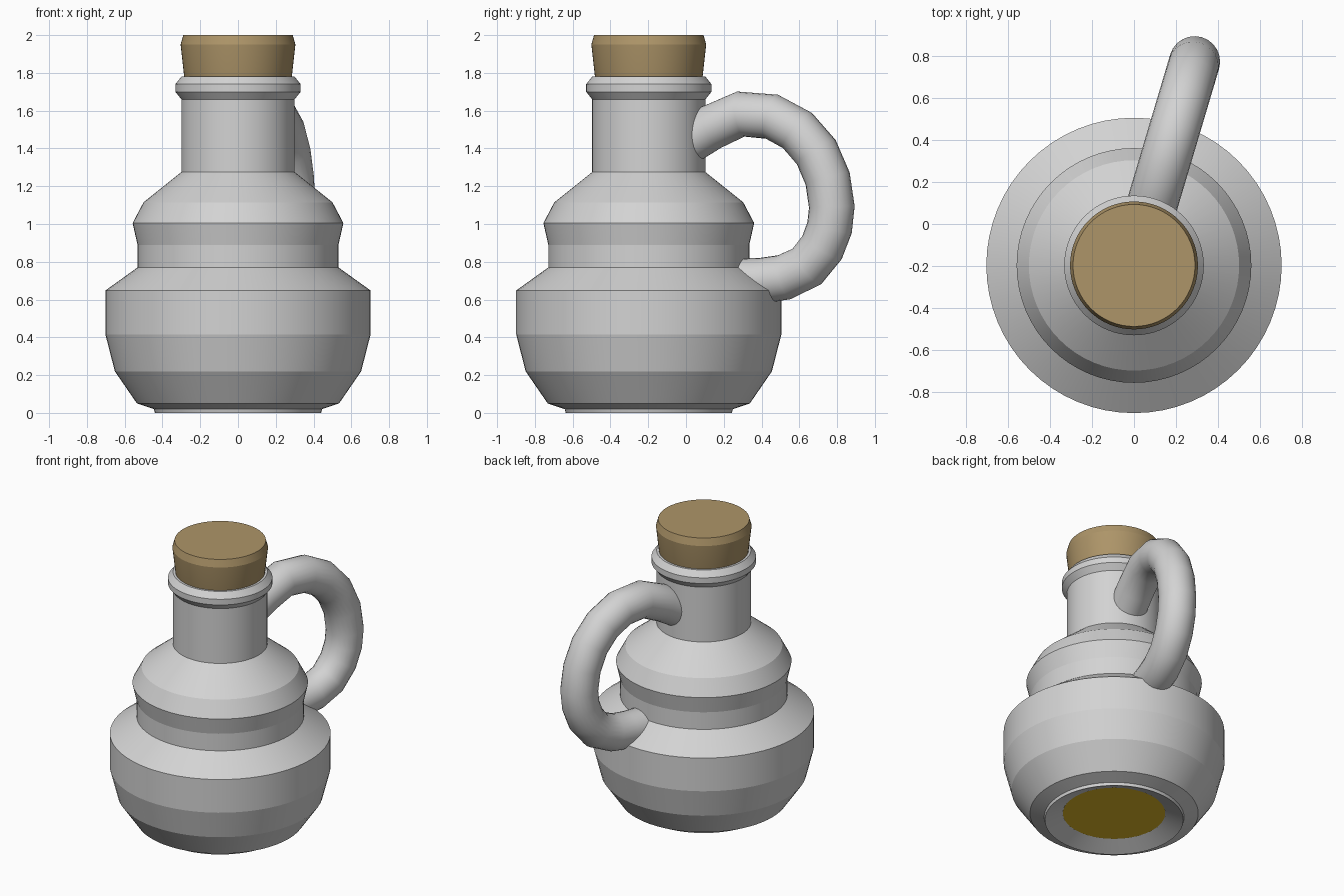
import bpy, bmesh, math
from mathutils import Vector

if "Cube" in bpy.data.objects:
    bpy.data.objects.remove(bpy.data.objects["Cube"])

CY = -0.197          # y of the bottle axis
SEG = 64


def material(name, col):
    m = bpy.data.materials.new(name)
    m.diffuse_color = (*col, 1)
    m.use_nodes = True
    m.node_tree.nodes["Principled BSDF"].inputs["Base Color"].default_value = m.diffuse_color
    return m


glass = material("pale grey glass", (0.65, 0.65, 0.65))
cork = material("cork brown", (0.42, 0.30, 0.14))
liquid = material("yellow liquid", (0.76, 0.50, 0.02))


def finish(name, bm, mat, angle):
    bmesh.ops.recalc_face_normals(bm, faces=bm.faces)
    me = bpy.data.meshes.new(name)
    bm.to_mesh(me)
    bm.free()
    ob = bpy.data.objects.new(name, me)
    bpy.context.collection.objects.link(ob)
    me.materials.append(mat)
    bpy.ops.object.select_all(action='DESELECT')
    ob.select_set(True)
    bpy.context.view_layer.objects.active = ob
    bpy.ops.object.shade_smooth_by_angle(angle=math.radians(angle))
    return ob


def skin(bm, rings, closed=False, caps=True):
    n = len(rings[0])
    pairs = list(zip(rings, rings[1:])) + ([(rings[-1], rings[0])] if closed else [])
    for a, b in pairs:
        for i in range(n):
            j = (i + 1) % n
            bm.faces.new((a[i], a[j], b[j], b[i]))
    if caps and not closed:
        bm.faces.new(rings[0])
        bm.faces.new(rings[-1])


def lathe(name, profile, mat, closed=False):
    bm = bmesh.new()
    rings = []
    for r, z in profile:
        rings.append([bm.verts.new((r * math.cos(2 * math.pi * i / SEG),
                                    CY + r * math.sin(2 * math.pi * i / SEG), z))
                      for i in range(SEG)])
    skin(bm, rings, closed)
    return finish(name, bm, mat, 8)


# bottle wall: outer profile up to the lip, then back down the inside
lathe("bottle", [
    (0.325, 0.05), (0.44, 0.0), (0.445, 0.02), (0.535, 0.05), (0.652, 0.22),
    (0.702, 0.415), (0.702, 0.648), (0.532, 0.77), (0.532, 0.89), (0.558, 1.005),
    (0.50, 1.115), (0.30, 1.275), (0.30, 1.66), (0.332, 1.70), (0.332, 1.74),
    (0.30, 1.78), (0.25, 1.78), (0.25, 1.26), (0.48, 0.98), (0.48, 0.75),
    (0.63, 0.62), (0.63, 0.42), (0.50, 0.10)], glass, closed=True)

# liquid, seen through the open foot
lathe("liquid", [(0.34, 0.055), (0.48, 0.12), (0.61, 0.42), (0.61, 0.60)], liquid)

# tapered stopper
lathe("stopper", [(0.24, 1.60), (0.285, 1.78), (0.304, 1.95), (0.29, 2.0)], cork)

# handle: tube swept along a path in a vertical plane through the axis (y, z)
path = [(0.0, 1.43), (0.13, 1.51), (0.29, 1.582), (0.455, 1.568), (0.59, 1.495),
        (0.69, 1.38), (0.75, 1.24), (0.772, 1.09), (0.76, 0.98), (0.72, 0.875),
        (0.64, 0.775), (0.52, 0.718), (0.40, 0.70), (0.25, 0.695)]
out = Vector((0.285, 0.958, 0)).normalized()
side = Vector((-out.y, out.x, 0))
pts = [Vector((0, CY, z)) + out * ((y - CY) / out.y) for y, z in path]
bm = bmesh.new()
rings = []
for k, p in enumerate(pts):
    t = (pts[min(k + 1, len(pts) - 1)] - pts[max(k - 1, 0)]).normalized()
    u = side.cross(t)
    rings.append([bm.verts.new(p + 0.121 * (side * math.cos(a) + u * math.sin(a)))
                  for a in (2 * math.pi * i / 24 for i in range(24))])
skin(bm, rings)
finish("handle", bm, glass, 40)
